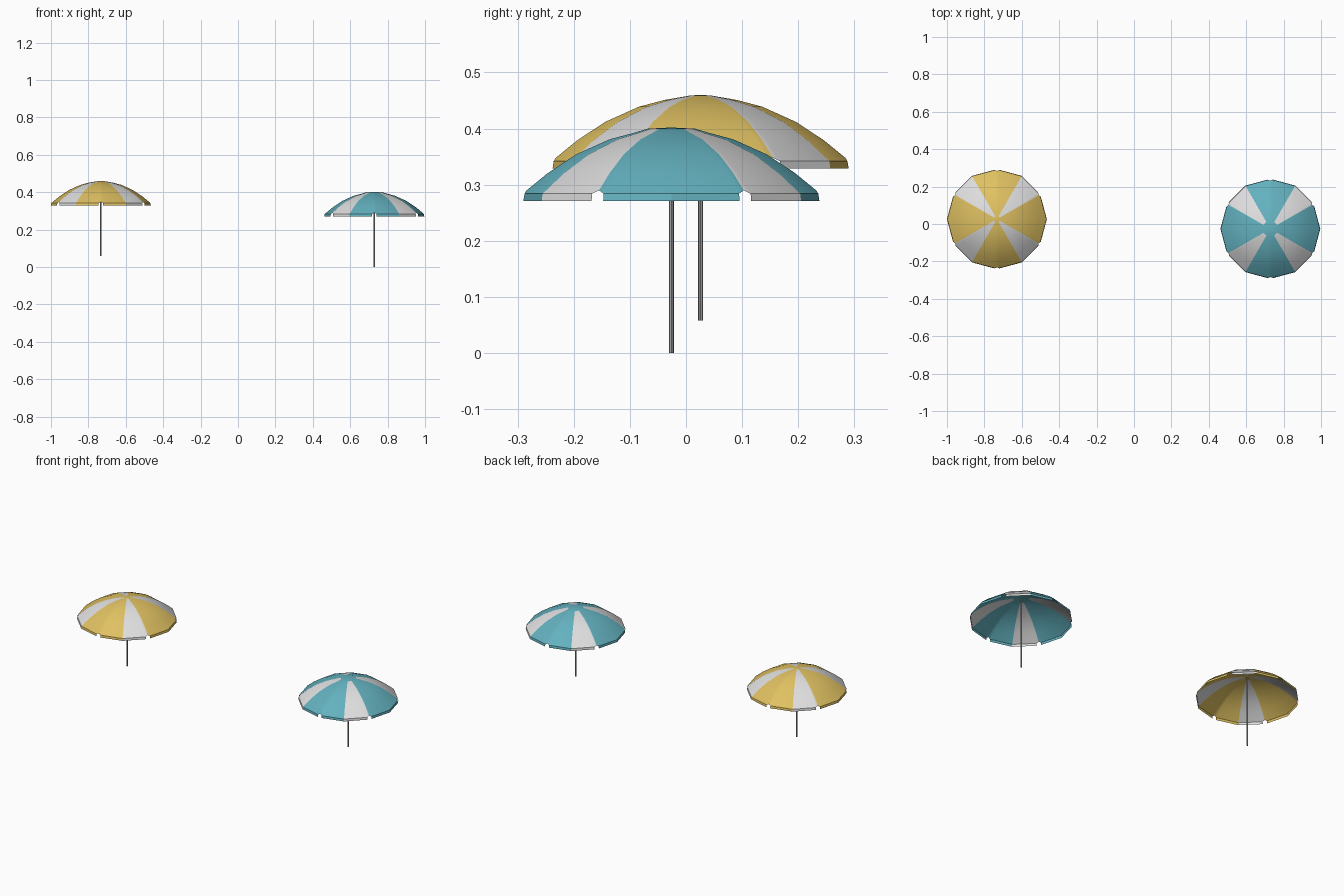
import bpy, bmesh, math

if "Cube" in bpy.data.objects:
    bpy.data.objects.remove(bpy.data.objects["Cube"])


def material(name, rgb):
    m = bpy.data.materials.new(name)
    m.diffuse_color = (*rgb, 1)
    m.use_nodes = True
    m.node_tree.nodes["Principled BSDF"].inputs["Base Color"].default_value = m.diffuse_color
    return m


white = material("canvas white", (0.73, 0.72, 0.73))
yellow = material("canvas yellow", (0.74, 0.53, 0.12))
teal = material("canvas teal", (0.125, 0.44, 0.52))
grey = material("pole grey", (0.36, 0.36, 0.36))

R = 0.267       # rim radius at the 12 corners
DROP = 0.131    # peak to bottom edge
NOTCH = 2.6     # half width of a notch in degrees

# Twelve corners; every second one (30, 90, 150 ...) has a notch
columns = []
for k in range(12):
    a = k * 30
    columns += [a - NOTCH, a, a + NOTCH] if k % 2 else [a]


def rim_point(deg, r, z):
    """Point on a 12-sided ring."""
    off = (deg % 30) - 15
    rr = r * math.cos(math.radians(15)) / math.cos(math.radians(off))
    t = math.radians(deg)
    return rr * math.cos(t), rr * math.sin(t), z


def is_notch(deg):
    return deg % 60 == 30


def canopy(name, loc, cloth, cap_r):
    profile = [(cap_r, -0.05 * cap_r), (0.065, -0.009), (0.11, -0.021),
               (0.17, -0.048), (0.22, -0.081), (0.265, -0.118)]
    bm = bmesh.new()
    rings = []
    for i, (r, z) in enumerate(profile):
        ring = []
        for a in columns:
            if i == len(profile) - 1 and is_notch(a):
                ring.append(bm.verts.new(rim_point(a, 0.258, -0.112)))
            else:
                ring.append(bm.verts.new(rim_point(a, r, z)))
        rings.append(ring)
    n = len(columns)
    # hanging edge below the dome
    rings.append([None if is_notch(a) else bm.verts.new(rim_point(a, R, -DROP))
                  for a in columns])
    peak = bm.verts.new((0, 0, 0))
    for j in range(n):
        k = (j + 1) % n
        bm.faces.new((peak, rings[0][j], rings[0][k]))
        mid = (columns[j] + (columns[k] + (360 if k == 0 else 0))) / 2
        stripe = 1 if 30 < mid % 90 < 60 else 0
        for up, lo in zip(rings, rings[1:]):
            if lo[j] and lo[k]:
                f = bm.faces.new((up[j], lo[j], lo[k], up[k]))
                f.material_index = stripe
    me = bpy.data.meshes.new(name)
    bm.to_mesh(me)
    bm.free()
    me.materials.append(cloth)
    me.materials.append(white)
    ob = bpy.data.objects.new(name, me)
    ob.location = loc
    bpy.context.collection.objects.link(ob)
    bpy.ops.object.select_all(action='DESELECT')
    ob.select_set(True)
    bpy.context.view_layer.objects.active = ob
    bpy.ops.object.shade_smooth_by_angle(angle=math.radians(25))


def pole(name, x, y, z0, z1):
    bpy.ops.mesh.primitive_cylinder_add(vertices=8, radius=0.0042, depth=z1 - z0,
                                        location=(x, y, (z0 + z1) / 2))
    ob = bpy.context.object
    ob.name = name
    ob.data.materials.append(grey)


# Two parasols: colour, position, pole foot height
for label, cloth, x, y, z0, cap in (("yellow", yellow, -0.733, 0.026, 0.058, 0.018),
                                    ("teal", teal, 0.729, -0.026, 0.0, 0.042)):
    top = z0 + 0.402
    canopy(label + "_canopy", (x, y, top), cloth, cap)
    pole(label + "_pole", x, y, z0, top - 0.004)
